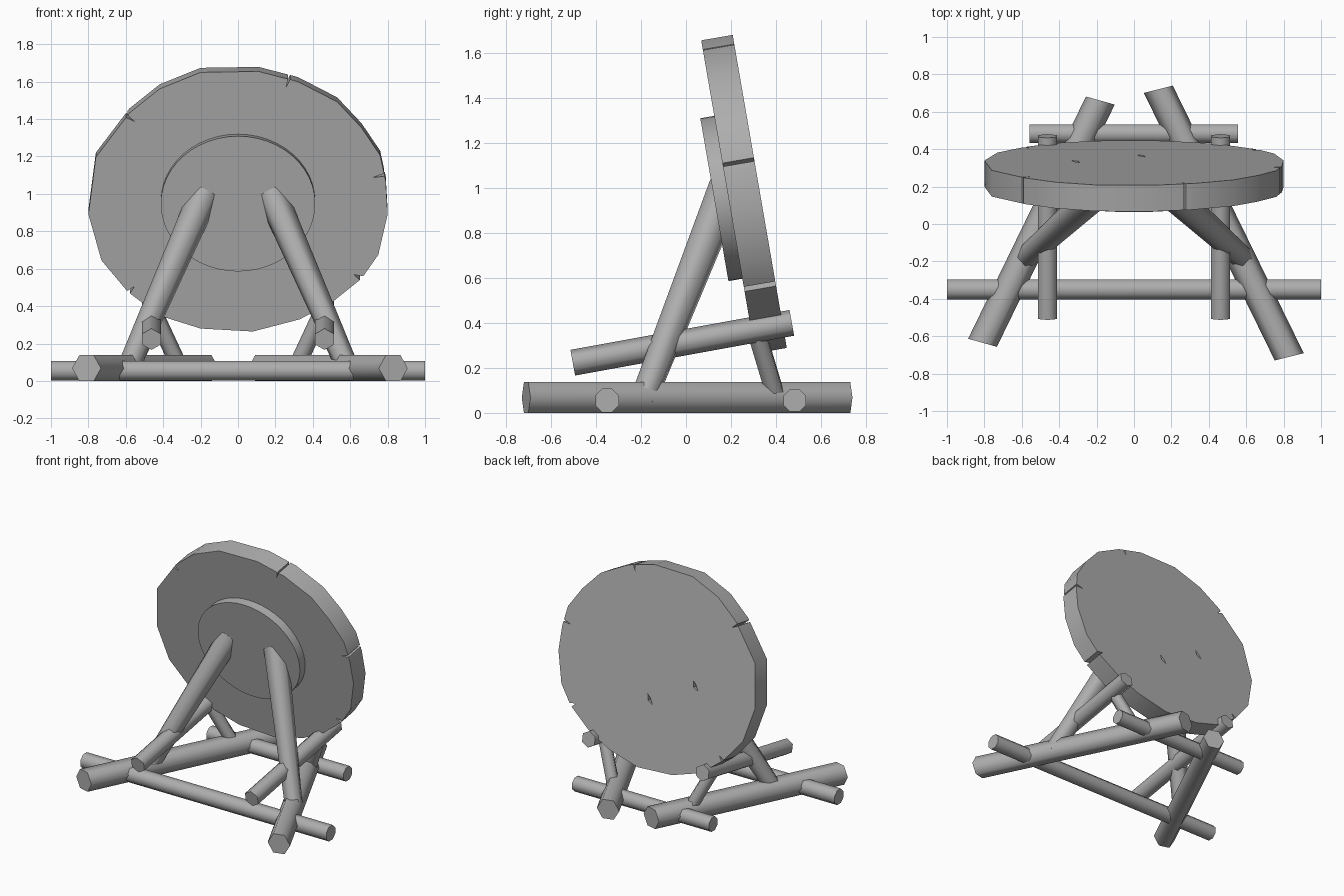
import bpy, bmesh, math
from mathutils import Vector, Matrix

if "Cube" in bpy.data.objects:
    bpy.data.objects.remove(bpy.data.objects["Cube"], do_unlink=True)

grey = bpy.data.materials.new("weathered grey")
grey.use_nodes = True
COLOUR = (0.42, 0.42, 0.42, 1)
grey.diffuse_color = COLOUR
grey.node_tree.nodes["Principled BSDF"].inputs["Base Color"].default_value = COLOUR


def loft(name, rings, smooth=None):
    """Closed solid between two matching rings of points."""
    bm = bmesh.new()
    a, b = [[bm.verts.new(p) for p in ring] for ring in rings]
    n = len(a)
    for i in range(n):
        j = (i + 1) % n
        bm.faces.new((a[i], a[j], b[j], b[i]))
    bm.faces.new(a[::-1])
    bm.faces.new(b)
    bmesh.ops.recalc_face_normals(bm, faces=bm.faces)
    mesh = bpy.data.meshes.new(name)
    bm.to_mesh(mesh)
    bm.free()
    mesh.materials.append(grey)
    obj = bpy.data.objects.new(name, mesh)
    bpy.context.collection.objects.link(obj)
    if smooth:
        shade(obj, smooth)
    return obj


def shade(obj, degrees):
    bpy.ops.object.select_all(action="DESELECT")
    obj.select_set(True)
    bpy.context.view_layer.objects.active = obj
    bpy.ops.object.shade_smooth_by_angle(angle=math.radians(degrees))


def beam(name, start, end, r0, r1, sides, turn=0.0, across=None):
    """Straight timber; 'across' skews the cut of its ends."""
    start, end = Vector(start), Vector(end)
    axis = (end - start).normalized()
    u = Vector(across).normalized() if across else axis.cross((0, 0, 1)).normalized()
    v = u.cross(axis).normalized()
    angles = [math.tau * (i + turn) / sides for i in range(sides)]
    rings = [[c + r * (u * math.cos(t) + v * math.sin(t)) for t in angles]
             for c, r in ((start, r0), (end, r1))]
    return loft(name, rings, 65)


# Ground timbers, splayed towards the front
beam("right_ground_log", (-.81, -.635, .068), (-.18, .66, .068), .08, .08, 6, 0, (1, -.28, 0))
beam("left_ground_log", (.83, -.71, .068), (.13, .72, .068), .08, .08, 6, 0, (1, .25, 0))
beam("front_crossbar", (-1, -.35, .055), (1, -.35, .055), .057, .057, 8, .5)
beam("back_crossbar", (-.56, .483, .055), (.555, .483, .055), .054, .054, 8, .5)

# Legs, shelf rods and rear struts, one of each per side
for side, s in (("right", -1), ("left", 1)):
    beam(side + "_front_leg", (s * .595, -.194, .05), (s * .18, .18, 1.0), .06, .083, 6)
    beam(side + "_rest_rod", (s * .463, -.503, .223), (s * .463, .47, .4), .058, .058, 6, .5)
    beam(side + "_rear_strut", (s * .31, .4, .07), (s * .45, .31, .37), .045, .045, 6)

# Leaning frame: local x across, y up the face, z towards the front
TILT = math.radians(9.8)


def lean(y, z):
    up = Vector((0, -math.sin(TILT), math.cos(TILT)))
    front = Vector((0, -math.cos(TILT), -math.sin(TILT)))
    m = Matrix((Vector((1, 0, 0)), up, front)).transposed().to_4x4()
    return Matrix.Translation((0, y, z)) @ m


FACE = lean(.1875, .96)


def slab(name, outline, z0, z1, frame, smooth=None):
    return loft(name, [[frame @ Vector((x, y, z)) for x, y in outline] for z in (z0, z1)], smooth)


# Big target disc with a rough outline
RIM = [(-.2, -.69), (.08, -.706), (.33, -.64), (.5, -.55), (.66, -.42), (.75, -.29), (.8, -.07),
       (.79, .11), (.76, .25), (.66, .4), (.53, .54), (.32, .65), (.11, .705), (-.2, .7),
       (-.42, .61), (-.58, .48), (-.76, .24), (-.8, -.07), (-.73, -.32), (-.59, -.49), (-.42, -.62)]
disc = slab("target_disc", RIM, -.142, 0, FACE)

# Chips in the rim and two gashes in the back
cutters = []
for x, y, width in ((-.6, .47, .03), (.28, .675, .025), (.78, .14, .025), (.67, -.43, .06), (-.6, -.5, .045)):
    out = Vector((x, y)).normalized()
    side = Vector((-out.y, out.x))
    p = Vector((x, y))
    wedge = [p - out * .06, p + out * .08 + side * width, p + out * .08 - side * width * .4]
    cutters.append(slab("chip_cutter", wedge, -.2, .05, FACE))
for x, y in ((-.31, -.04), (.04, -.22)):
    gash = [(x - .025, y - .03), (x + .012, y - .01), (x + .02, y + .035), (x - .004, y + .01)]
    cutters.append(slab("gash_cutter", gash, -.2, -.11, FACE))
for cutter in cutters:
    cutter.hide_render = True
    bpy.context.view_layer.objects.active = disc
    mod = disc.modifiers.new("cut", "BOOLEAN")
    mod.operation, mod.solver, mod.object = "DIFFERENCE", "EXACT", cutter
    bpy.ops.object.modifier_apply(modifier=mod.name)
    bpy.data.objects.remove(cutter, do_unlink=True)
shade(disc, 30)

# Raised round hub on the front
HUB = [(.413 * math.cos(math.tau * i / 48), .367 * math.sin(math.tau * i / 48)) for i in range(48)]
slab("front_hub", HUB, -.07, 0, lean(.126, .947), 30)
